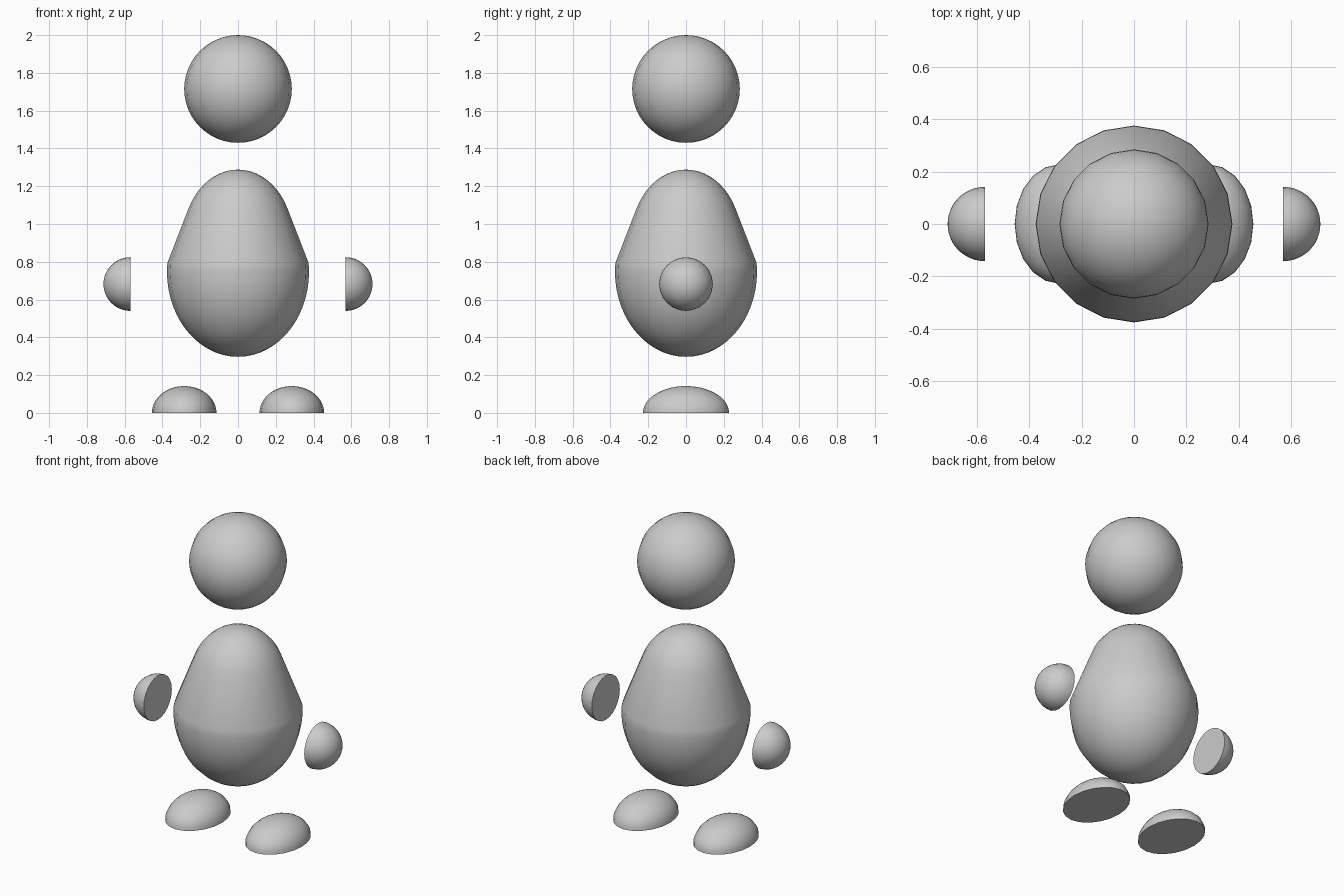
import bpy, bmesh, math
from mathutils import Matrix

if "Cube" in bpy.data.objects:
    bpy.data.objects.remove(bpy.data.objects["Cube"])


def lathe(name, profile, sides=20, matrix=Matrix()):
    """Revolve (radius, height) points, bottom to top, around z."""
    bm = bmesh.new()
    rings = []
    for r, z in profile:
        if r < 1e-5:
            rings.append([bm.verts.new((0, 0, z))])
        else:
            rings.append([bm.verts.new((r * math.cos(2 * math.pi * i / sides),
                                        r * math.sin(2 * math.pi * i / sides), z))
                          for i in range(sides)])
    for a, b in zip(rings, rings[1:]):
        for i in range(sides):
            j = (i + 1) % sides
            if len(a) == 1:
                bm.faces.new((a[0], b[j], b[i]))
            elif len(b) == 1:
                bm.faces.new((a[i], a[j], b[0]))
            else:
                bm.faces.new((a[i], a[j], b[j], b[i]))
    if len(rings[0]) > 1:  # flat cut face
        bm.faces.new(rings[0][::-1])
    bm.transform(matrix)
    bmesh.ops.recalc_face_normals(bm, faces=bm.faces)
    mesh = bpy.data.meshes.new(name)
    bm.to_mesh(mesh)
    bm.free()
    ob = bpy.data.objects.new(name, mesh)
    bpy.context.collection.objects.link(ob)
    bpy.ops.object.select_all(action='DESELECT')
    ob.select_set(True)
    bpy.context.view_layer.objects.active = ob
    bpy.ops.object.shade_smooth_by_angle(angle=math.radians(35))
    return ob


def arc(r, h, cz, start, end, n):
    """Elliptical profile between two latitudes in degrees."""
    pts = []
    for i in range(n + 1):
        a = math.radians(start + (end - start) * i / n)
        pts.append((r * math.cos(a), cz + h * math.sin(a)))
    return pts


# Head
lathe("head", arc(0.285, 0.285, 1.715, -90, 90, 24))

# Body: wide oval belly tapering straight into a narrower dome
belly = arc(0.376, 0.45, 0.747, -90, 6, 16)
dome = arc(0.29, 0.36, 0.928, 25, 90, 10)
lathe("body", belly + dome)

half = arc(1, 1, 0, 0, 90, 12)
for side, label in ((1, "right"), (-1, "left")):
    # Hands: half spheres, flat side towards the body
    lathe(label + "_hand", half, 24,
          Matrix.Translation((side * 0.57, 0, 0.682))
          @ Matrix.Rotation(side * math.pi / 2, 4, 'Y') @ Matrix.Scale(0.142, 4))
    # Feet: flattened half ovals on the ground
    lathe(label + "_foot", half, 20,
          Matrix.Translation((side * 0.285, 0, 0))
          @ Matrix.Diagonal((0.171, 0.228, 0.142, 1)))
